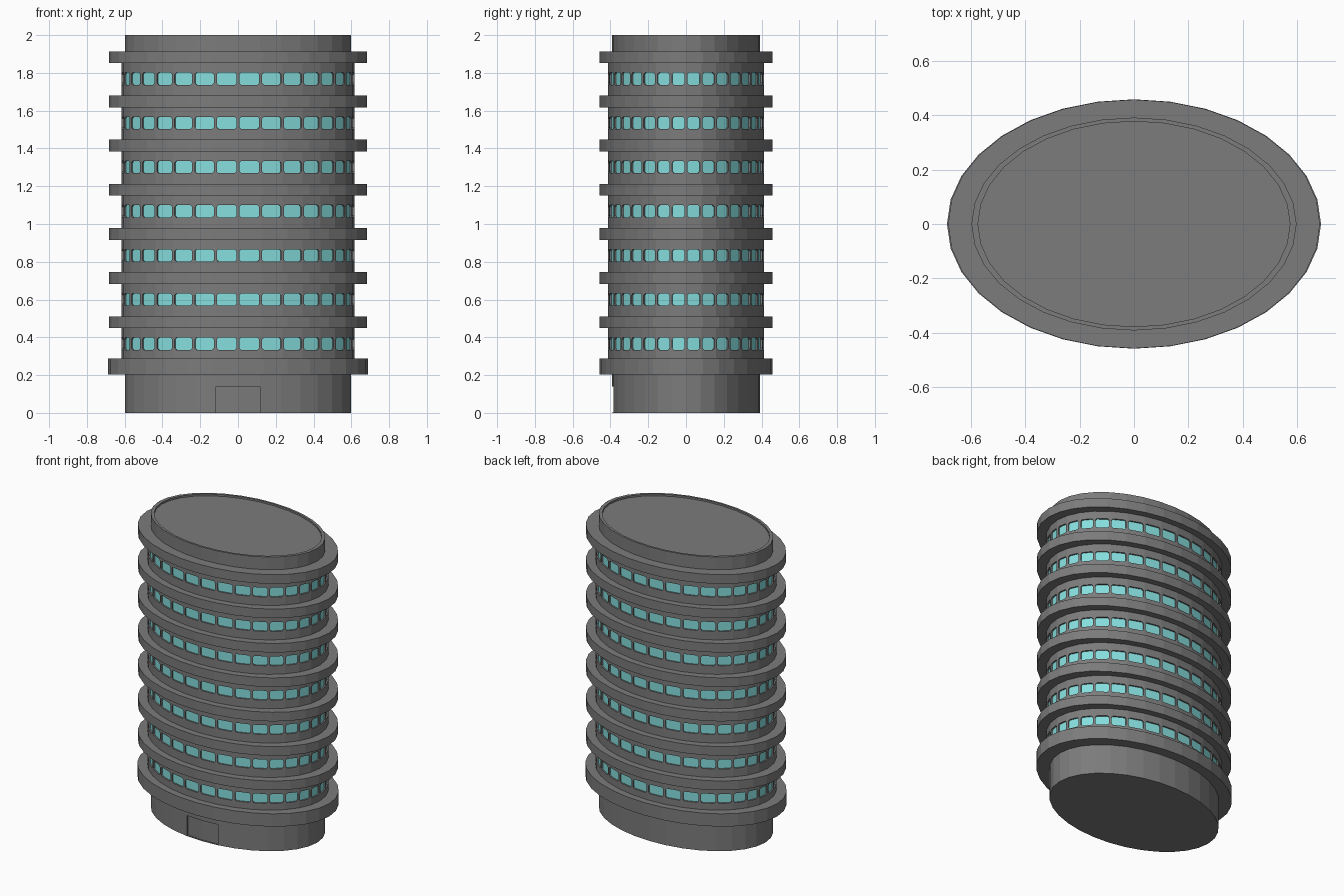
import bpy, bmesh, math
from mathutils import Vector

if "Cube" in bpy.data.objects:
    bpy.data.objects.remove(bpy.data.objects["Cube"])

SIDES = 32
FLOORS = 7
STEP = 0.2338          # floor to floor height


def material(name, rgb):
    m = bpy.data.materials.new(name)
    m.diffuse_color = (*rgb, 1)
    m.use_nodes = True
    m.node_tree.nodes["Principled BSDF"].inputs["Base Color"].default_value = m.diffuse_color
    return m


concrete = material("concrete_grey", (0.2, 0.2, 0.2))
glass = material("aqua_glass", (0.24, 0.73, 0.73))


def ellipse(rx, ry, z):
    return [Vector((rx * math.cos(2 * math.pi * i / SIDES),
                    ry * math.sin(2 * math.pi * i / SIDES), z)) for i in range(SIDES)]


def finish(bm, name, mats):
    me = bpy.data.meshes.new(name)
    bm.to_mesh(me)
    bm.free()
    for m in mats:
        me.materials.append(m)
    ob = bpy.data.objects.new(name, me)
    bpy.context.collection.objects.link(ob)
    return ob


def loft(profile):
    """Closed stack of ellipses, profile = (rx, ry, z) from bottom to top."""
    bm = bmesh.new()
    rows = [[bm.verts.new(p) for p in ellipse(*q)] for q in profile]
    for lo, hi in zip(rows, rows[1:]):
        for i in range(SIDES):
            j = (i + 1) % SIDES
            bm.faces.new((lo[i], lo[j], hi[j], hi[i]))
    bm.faces.new(rows[0][::-1])
    bm.faces.new(rows[-1])
    return bm


# Core shaft with a shallow roof parapet and a recessed doorway
RX, RY = 0.597, 0.391
core = loft([(RX, RY, 0), (RX, RY, 0.003), (RX, RY, 0.14), (RX, RY, 2),
             (0.573, 0.377, 2), (0.573, 0.377, 1.988)])
core.faces.ensure_lookup_table()
door = []
for f in core.faces:
    c = f.calc_center_median()
    if len(f.verts) == 4 and 0.05 < c.z < 0.1 and c.y < 0 and abs(c.x) < 0.1:
        door.append(f)
ext = bmesh.ops.extrude_face_region(core, geom=door)["geom"]
bmesh.ops.translate(core, vec=(0, 0.01, 0),
                    verts=[v for v in ext if isinstance(v, bmesh.types.BMVert)])
bmesh.ops.delete(core, geom=[f for f in door if f.is_valid], context='FACES')
finish(core, "tower_core", [concrete])

# Projecting floor slabs, the lowest one thicker
finish(loft([(0.687, 0.458, 0.202), (0.687, 0.458, 0.289)]), "base_slab", [concrete])
for k in range(FLOORS):
    z = 0.48 + k * STEP
    finish(loft([(0.683, 0.457, z - 0.031), (0.683, 0.457, z + 0.031)]),
           f"floor_slab_{k + 1}", [concrete])


def window_storey(zc, name):
    """Ring wall with one recessed, corner-cut window per facet."""
    bm = bmesh.new()
    rx, ry = 0.617, 0.414
    half, margin, cut, depth = 0.035, 0.008, 0.009, 0.01

    def face(pts, mat=0):
        bm.faces.new([bm.verts.new(p) for p in pts]).material_index = mat

    ring = ellipse(rx, ry, 0)
    up = Vector((0, 0, 1))
    for i in range(SIDES):
        a, b = ring[i], ring[(i + 1) % SIDES]
        w = (b - a).length
        u = (b - a) / w
        n = u.cross(up)

        def P(s, z, d=0):
            return a + u * s + up * (zc + z) - n * d

        # plain wall below and above the window strip
        for z0, z1 in ((-0.1, -half), (half, 0.1)):
            face([P(0, z0), P(w, z0), P(w, z1), P(0, z1)])
        # frame around an eight-sided opening
        corner = [(0, -half), (w, -half), (w, half), (0, half)]
        l, r, t = margin, w - margin, half - 0.003
        hole = [(l, -t + cut), (l + cut, -t), (r - cut, -t), (r, -t + cut),
                (r, t - cut), (r - cut, t), (l + cut, t), (l, t - cut)]
        for k in range(4):
            h0, h1, h2 = hole[2 * k], hole[2 * k + 1], hole[(2 * k + 2) % 8]
            c0, c1 = corner[k], corner[(k + 1) % 4]
            face([P(*c0), P(*h1), P(*h0)])
            face([P(*c0), P(*c1), P(*h2), P(*h1)])
        # reveal and glass pane
        for k in range(8):
            h0, h1 = hole[k], hole[(k + 1) % 8]
            face([P(*h0), P(*h1), P(*h1, depth), P(*h0, depth)])
        face([P(*h, depth) for h in hole], 1)
    bmesh.ops.remove_doubles(bm, verts=bm.verts, dist=1e-5)
    finish(bm, name, [concrete, glass])


# Window storeys between the slabs
for k in range(FLOORS):
    window_storey(0.366 + k * STEP, f"window_storey_{k + 1}")
